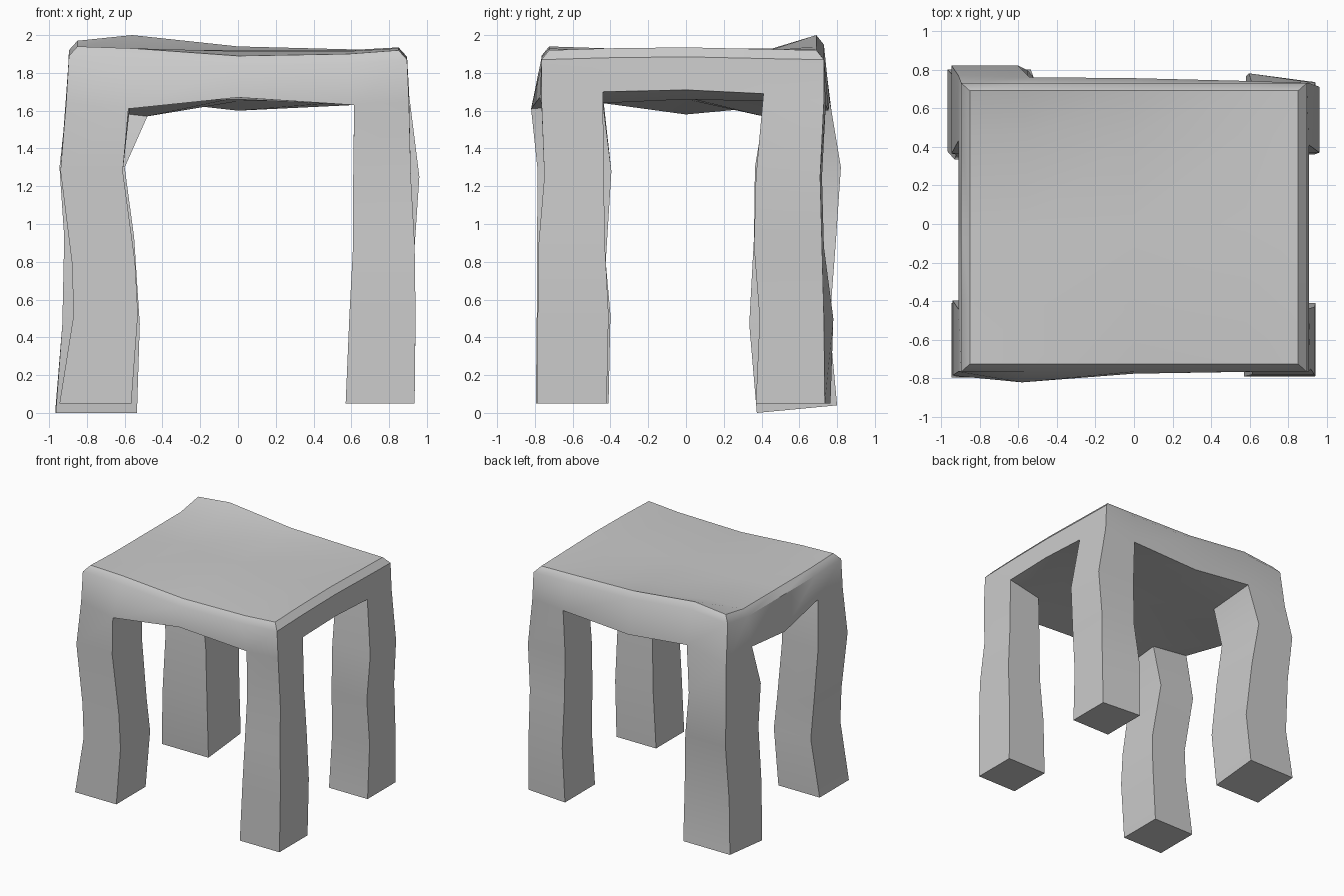
import bpy, bmesh, math

bm = bmesh.new()

# seat control grids: index i along x, j along y (front to back)
BX, BY = [-0.91, -0.57, 0, 0.615, 0.905], [-0.765, -0.44, 0, 0.41, 0.73]
BZ = [[1.64, 1.61, 1.67, 1.63, 1.65],
      [1.68, 1.64, 1.66, 1.64, 1.70],
      [1.58, 1.66, 1.67, 1.66, 1.71],
      [1.62, 1.57, 1.65, 1.65, 1.69],
      [1.60, 1.66, 1.60, 1.63, 1.65]]
NUDGE = {(1, 0): (-0.01, -0.055), (2, 0): (0, -0.01), (0, 3): (0, 0.02), (1, 3): (0.09, 0),
         (0, 4): (0, 0.04), (1, 4): (0.03, 0.03), (2, 4): (0, 0.025), (3, 4): (0, 0.01)}
TX, TY = [-0.85, -0.56, 0, 0.58, 0.85], [-0.725, -0.42, 0, 0.46, 0.69]
TZ = [[1.94, 1.93, 1.89, 1.90, 1.92],
      [1.93, 1.92, 1.915, 1.915, 1.93],
      [1.93, 1.92, 1.92, 1.92, 1.935],
      [1.93, 1.925, 1.92, 1.92, 1.925],
      [1.97, 2.00, 1.94, 1.925, 1.92]]

bottom, top, rim = {}, {}, {}
for i in range(5):
    for j in range(5):
        dx, dy = NUDGE.get((i, j), (0, 0))
        bottom[i, j] = bm.verts.new((BX[i] + dx, BY[j] + dy, BZ[j][i]))
        top[i, j] = bm.verts.new((TX[i], TY[j], TZ[j][i]))

# seat surfaces: full top, underside without the corner cells
for i in range(4):
    for j in range(4):
        cell = [(i, j), (i + 1, j), (i + 1, j + 1), (i, j + 1)]
        bm.faces.new([top[c] for c in cell])
        if not (i in (0, 3) and j in (0, 3)):
            bm.faces.new([bottom[c] for c in reversed(cell)])

# apron and chamfered rim around the seat
loop = ([(i, 0) for i in range(4)] + [(4, j) for j in range(4)]
        + [(i, 4) for i in range(4, 0, -1)] + [(0, j) for j in range(4, 0, -1)])
for c in loop:
    push = [(k == 4) - (k == 0) for k in c]
    p = top[c].co
    rim[c] = bm.verts.new((p.x + 0.045 * push[0], p.y + 0.04 * push[1], p.z - 0.05))
for a, b in zip(loop, loop[1:] + loop[:1]):
    bm.faces.new((bottom[a], bottom[b], rim[b], rim[a]))
    bm.faces.new((rim[a], rim[b], top[b], top[a]))


def leg(i, j, sections, foot_tilt=0.0, skew=(0, 0, 0, 0)):
    """Loft (z, x0, x1, y0, y1) sections down from one corner cell of the seat."""
    ring = [bottom[c] for c in ((i, j), (i + 1, j), (i + 1, j + 1), (i, j + 1))]
    for n, (z, x0, x1, y0, y1) in enumerate(sections):
        tilt = foot_tilt if n == len(sections) - 1 else 0
        new = [bm.verts.new(p) for p in ((x0, y0, z), (x1, y0, z),
               (x1, y1, z + tilt), (x0, y1 + skew[n], z + tilt))]
        for k in range(4):
            m = (k + 1) % 4
            bm.faces.new((ring[m], ring[k], new[k], new[m]))
        ring = new
    bm.faces.new(ring[::-1])


# front left, front right, back left, back right legs
leg(0, 0, [(1.28, -0.94, -0.61, -0.785, -0.395), (0.8, -0.88, -0.545, -0.79, -0.425),
           (0.52, -0.87, -0.53, -0.79, -0.40), (0.05, -0.945, -0.565, -0.795, -0.41)])
leg(3, 0, [(1.25, 0.61, 0.915, -0.75, -0.435), (0.9, 0.61, 0.935, -0.78, -0.43),
           (0.52, 0.59, 0.94, -0.785, -0.41), (0.05, 0.57, 0.935, -0.79, -0.42)])
leg(0, 3, [(1.3, -0.945, -0.60, 0.365, 0.82), (0.93, -0.92, -0.55, 0.36, 0.795),
           (0.47, -0.93, -0.52, 0.335, 0.76), (0.0, -0.965, -0.535, 0.375, 0.80)], 0.04)
leg(3, 3, [(1.25, 0.61, 0.96, 0.37, 0.71), (0.88, 0.61, 0.935, 0.36, 0.72),
           (0.5, 0.595, 0.94, 0.39, 0.73), (0.05, 0.58, 0.935, 0.37, 0.735)],
    0, (0.01, 0.01, 0.05, 0.03))

bmesh.ops.recalc_face_normals(bm, faces=bm.faces)
mesh = bpy.data.meshes.new("stool")
bm.to_mesh(mesh)
bm.free()
stool = bpy.data.objects.new("stool", mesh)
bpy.context.collection.objects.link(stool)
bpy.context.view_layer.objects.active = stool
stool.select_set(True)
bpy.ops.object.shade_smooth_by_angle(angle=math.radians(38))
